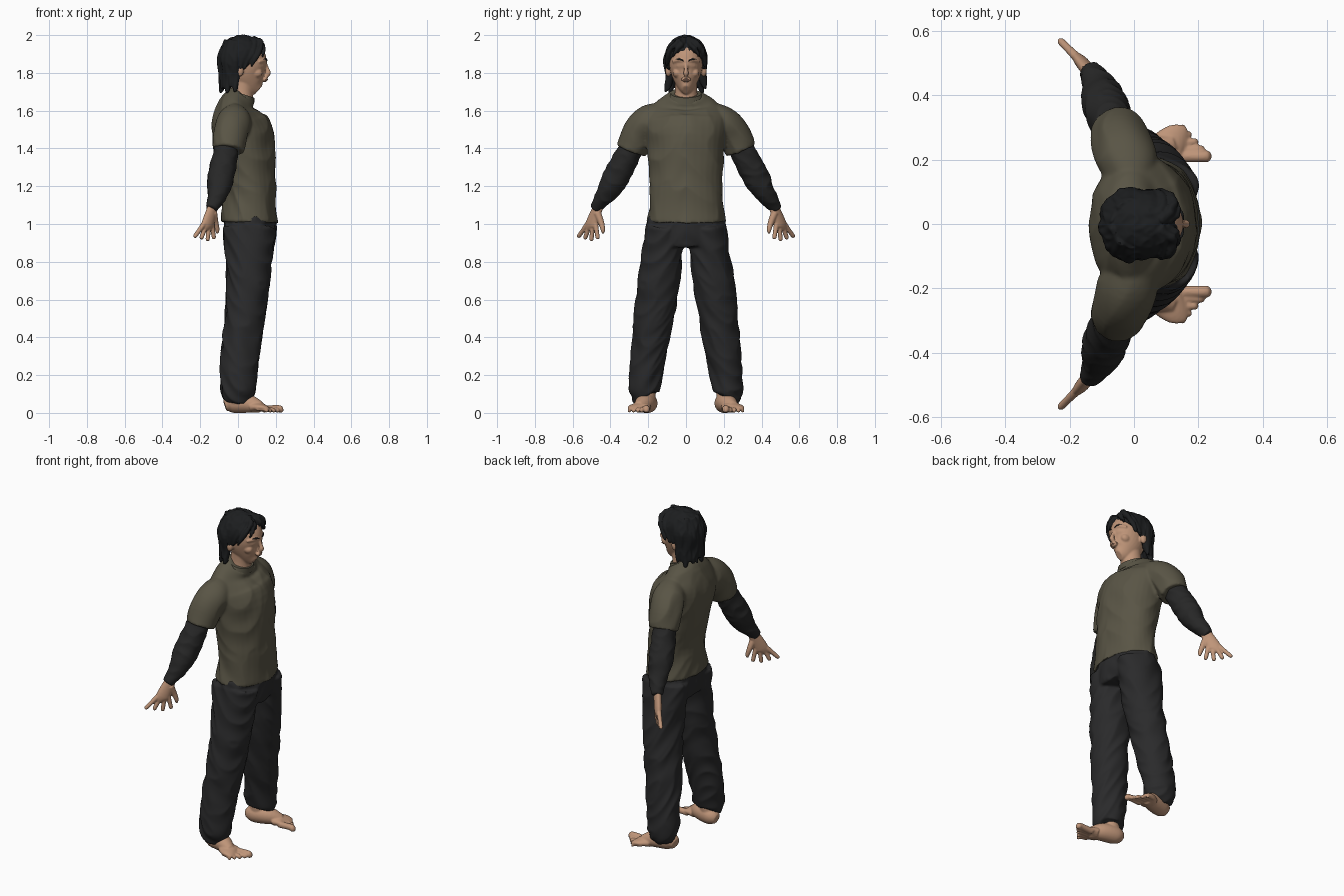
import bpy, bmesh, math
from mathutils import Vector, Matrix, noise

default_cube = bpy.data.objects.get("Cube")
if default_cube:
    bpy.data.objects.remove(default_cube, do_unlink=True)


def material(name, red, green, blue):
    mat = bpy.data.materials.new(name)
    mat.use_nodes = True
    colour = (red, green, blue, 1)
    mat.diffuse_color = colour
    shader = mat.node_tree.nodes["Principled BSDF"]
    shader.inputs["Base Color"].default_value = colour
    shader.inputs["Roughness"].default_value = .8
    return mat


SKIN = material("skin", .52, .3, .19)
LIPS = material("lips", .4, .21, .14)
OLIVE = material("olive cloth", .1, .09, .06)
BLACK = material("black sleeve", .02, .02, .02)
CHARCOAL = material("charcoal cloth", .023, .023, .024)
HAIR = material("hair", .012, .013, .014)
SIDES = {"left": 1, "right": -1}
ALONG_X, UP = Vector((1, 0, 0)), Vector((0, 0, 1))


def spline(rows, steps=5):
    """Fill in rows of numbers along a smooth curve."""
    last = len(rows) - 1
    filled = []
    for i in range(last):
        around = [rows[min(max(i + k, 0), last)] for k in (-1, 0, 1, 2)]
        for j in range(steps):
            t = j / steps
            row = []
            for before, start, end, after in zip(*around):
                leave, arrive, rise = (end - before) / 2, (after - start) / 2, end - start
                bend = 3 * rise - 2 * leave - arrive + t * (leave + arrive - 2 * rise)
                row.append(start + t * (leave + t * bend))
            filled.append(row)
    return filled + [list(rows[last])]


def tube(bm, rows, side=1, ref=ALONG_X, sides=32):
    """Oval rings across a path: x, y, z, radius along ref, other radius if different."""
    rows = spline(rows)
    path = [Vector(row[:3]) for row in rows]
    rings = []
    for i, (centre, row) in enumerate(zip(path, rows)):
        tangent = (path[min(i + 1, len(path) - 1)] - path[max(i - 1, 0)]).normalized()
        across = (ref - tangent * ref.dot(tangent)).normalized() * row[3]
        other = tangent.cross(across).normalized() * row[-1]
        ring = []
        for j in range(sides):
            turn = math.tau * j / sides
            point = centre + across * math.cos(turn) + other * math.sin(turn)
            ring.append(bm.verts.new((point.x, point.y * side, point.z)))
        rings.append(ring)
    for low, high in zip(rings, rings[1:]):
        for j in range(sides):
            bm.faces.new((low[j - 1], low[j], high[j], high[j - 1]))
    bm.faces.new(rings[0])
    bm.faces.new(rings[-1])


def ball(bm, centre, radii):
    place = Matrix.Translation(centre) @ Matrix.Diagonal((*radii, 1))
    bmesh.ops.create_uvsphere(bm, u_segments=32, v_segments=20, radius=1, matrix=place)


def finish(name, bm, mat, voxel=0, smooth=3, folds=0, scale=(1, 1, 1), shear=0):
    """Fuse overlapping parts into one surface, then press folds into it."""
    bmesh.ops.recalc_face_normals(bm, faces=bm.faces)
    mesh = bpy.data.meshes.new(name)
    bm.to_mesh(mesh)
    bm.free()
    ob = bpy.data.objects.new(name, mesh)
    bpy.context.collection.objects.link(ob)
    if voxel:
        fuse = ob.modifiers.new("fuse", "REMESH")
        fuse.mode = "VOXEL"
        fuse.voxel_size = voxel
        soften = ob.modifiers.new("soften", "SMOOTH")
        soften.iterations = smooth
        graph = bpy.context.evaluated_depsgraph_get()
        mesh = bpy.data.meshes.new_from_object(ob.evaluated_get(graph))
        ob.modifiers.clear()
        ob.data = mesh
    moves = []
    for vert in mesh.vertices:
        x, y, z = vert.co
        slanted = (x, y, z + shear * (abs(y) + x))
        crease = noise.noise(Vector([a * b for a, b in zip(slanted, scale)]))
        moves.append(vert.normal * folds * (.6 - 2 * abs(crease)))
    for vert, move in zip(mesh.vertices, moves):
        vert.co += move
    mesh.materials.clear()
    mesh.materials.append(mat)
    mesh.shade_smooth()
    mesh.set_sharp_from_angle(angle=math.radians(55))


# Shirt: torso and short sleeves
bm = bmesh.new()
tube(bm, [(.06, 0, 1.01, .15, .21), (.06, 0, 1.2, .14, .19), (.03, 0, 1.45, .16, .21),
          (0, 0, 1.55, .14, .22), (0, 0, 1.63, .1, .17), (.03, 0, 1.68, .07, .09)])
for side in SIDES.values():
    tube(bm, [(-.01, .11, 1.57, .07), (-.02, .19, 1.54, .09), (-.04, .25, 1.48, .09),
              (-.05, .29, 1.39, .08)], side)
finish("shirt", bm, OLIVE, .008, 4, .007, (7, 7, 7), .8)

# Collar band
bm = bmesh.new()
tube(bm, [(.01, 0, 1.66, .08, .1), (.02, 0, 1.69, .07, .08)])
finish("shirt_collar", bm, OLIVE)

# Trousers
bm = bmesh.new()
tube(bm, [(.06, 0, 1.04, .14, .2), (.06, 0, .95, .14, .21), (.06, 0, .88, .13, .19)])
for side in SIDES.values():
    tube(bm, [(.06, .11, .98, .14, .1), (.05, .15, .65, .11, .11), (.01, .2, .3, .1, .09),
              (0, .22, .12, .09, .08), (0, .21, .08, .07, .06)], side)
finish("trousers", bm, CHARCOAL, .008, 4, .009, (7, 7, 10), .9)

PALM = Vector((-.16, .5, 1))
SPREAD = Vector((-.7, .7, 0))
for word, side in SIDES.items():
    # Long undersleeve
    bm = bmesh.new()
    tube(bm, [(-.05, .26, 1.46, .06), (-.09, .37, 1.25, .07, .06)[:4], (-.11, .43, 1.15, .05),
              (-.14, .48, 1.08, .03)], side)
    finish(word + "_undersleeve", bm, BLACK, .007, 2, .005, (12, 12, 16))

    # Hand with four fanned fingers and a thumb
    bm = bmesh.new()
    tube(bm, [(-.13, .46, 1.1, .03, .02), (*PALM, .04, .02), (*(PALM - UP * .03), .04, .01)],
         side, SPREAD)
    for i in range(4):
        knuckle = PALM + SPREAD * (.02 * i - .03)
        reach = SPREAD * .03 * (i - .6) - UP * (.09 - .01 * abs(i - 1))
        finger = [(*(knuckle + reach * t), radius) for t, radius in
                  ((0, .014), (.5, .012), (.9, .011), (1, .006))]
        tube(bm, finger, side, SPREAD)
    tube(bm, [(-.13, .47, 1.06, .02), (-.12, .45, 1.01, .016), (-.11, .44, .97, .012),
              (-.11, .44, .95, .006)], side, SPREAD)
    finish(word + "_hand", bm, SKIN, .004, 2)

    # Bare foot with an ankle and a row of toes
    bm = bmesh.new()
    tube(bm, [(-.07, .2, .04, .03), (-.03, .2, .05, .05), (.05, .22, .05, .05),
              (.12, .25, .03, .03)], side, UP)
    tube(bm, [(.08, .23, .03, .03, .05), (.13, .25, .03, .02, .06), (.16, .25, .02, .01, .05)],
         side, UP)
    tube(bm, [(-.01, .21, .05, .05), (0, .21, .16, .05)], side)
    for i in range(5):
        radius = .013 - .001 * i if i else .018
        tip = Vector((.24 - .02 * i, .21 + .023 * i, radius))
        root = Vector((.13 - .008 * i, .21 + .02 * i, .02))
        tube(bm, [(*root, radius), (*(root.lerp(tip, .7) + UP * .005), radius),
                  (*root.lerp(tip, .9), radius), (*tip, radius / 2)], side, UP)
    finish(word + "_foot", bm, SKIN, .005, 2)

# Head: skull, neck, nose and mouth, then paired features
bm = bmesh.new()
tube(bm, [(.11, 0, 1.71, .03, .02), (.08, 0, 1.74, .07, .05), (.05, 0, 1.8, .1, .08),
          (.04, 0, 1.87, .11, .09), (.03, 0, 1.93, .09, .08), (.02, 0, 1.97, .05, .05)])
tube(bm, [(.01, 0, 1.6, .07, .08), (.02, 0, 1.69, .06, .06), (.03, 0, 1.77, .06, .06)])
tube(bm, [(.14, 0, 1.86, .01), (.156, 0, 1.82, .01), (.16, 0, 1.8, .014), (.15, 0, 1.78, .01)])
ball(bm, (.144, 0, 1.765), (.012, .026, .014))
for side in SIDES.values():
    tube(bm, [(.146, 0, 1.86, .008), (.14, .04, 1.867, .009), (.11, .07, 1.858, .008)], side)
    ball(bm, (.126, .034 * side, 1.837), (.013, .017, .01))
    ball(bm, (.1, .048 * side, 1.8), (.03, .022, .025))
    ball(bm, (.01, .094 * side, 1.81), (.02, .016, .03))
finish("head", bm, SKIN, .005)

# Lips and eyebrows
bm = bmesh.new()
tube(bm, [(.146, -.024, 1.763, .002), (.154, 0, 1.765, .005), (.146, .024, 1.763, .002)])
finish("lips", bm, LIPS)
for word, side in SIDES.items():
    bm = bmesh.new()
    tube(bm, [(.152, .013, 1.864, .003), (.147, .036, 1.873, .005), (.124, .062, 1.866, .003)], side)
    finish(word + "_eyebrow", bm, HAIR)

# Hair: a cap cut open over the face, hanging back locks and a parted fringe
bm = bmesh.new()
ball(bm, (.02, 0, 1.88), (.12, .11, .12))
everything = bm.verts[:] + bm.edges[:] + bm.faces[:]
bmesh.ops.bisect_plane(bm, geom=everything, plane_co=(.03, 0, 1.82), plane_no=(1, 0, -1.1),
                       clear_outer=True)
bmesh.ops.holes_fill(bm, edges=[edge for edge in bm.edges if edge.is_boundary])
LOCK = [(.06, 1.96, .02), (.1, 1.88, .02), (.09, 1.79, .02), (.1, 1.73, .014), (.11, 1.71, .005)]
for i in range(13):
    turn = math.radians(100 + i * 160 / 12)
    sag = .1 * math.sin(i * 2.4)
    tube(bm, [(reach * math.cos(turn) * .9, reach * math.sin(turn), z + sag * (1.88 - z), radius)
              for reach, z, radius in LOCK])
for side in SIDES.values():
    for i in range(4):
        x = .1 - .03 * i
        tube(bm, [(x - .02, .01, 1.98, .014), (x + .02, .05, 1.96, .014), (x + .01, .09, 1.91, .012),
                  (x - .02, .1, 1.86, .01), (x - .03, .1, 1.83 - .01 * i, .004)], side)
    tube(bm, [(.1, .01, 1.965, .012), (.13, .03, 1.945, .012), (.134, .055, 1.915, .009),
              (.128, .07, 1.885, .004)], side)
finish("hair", bm, HAIR, .005, 2, .006, (22, 30, 9))
